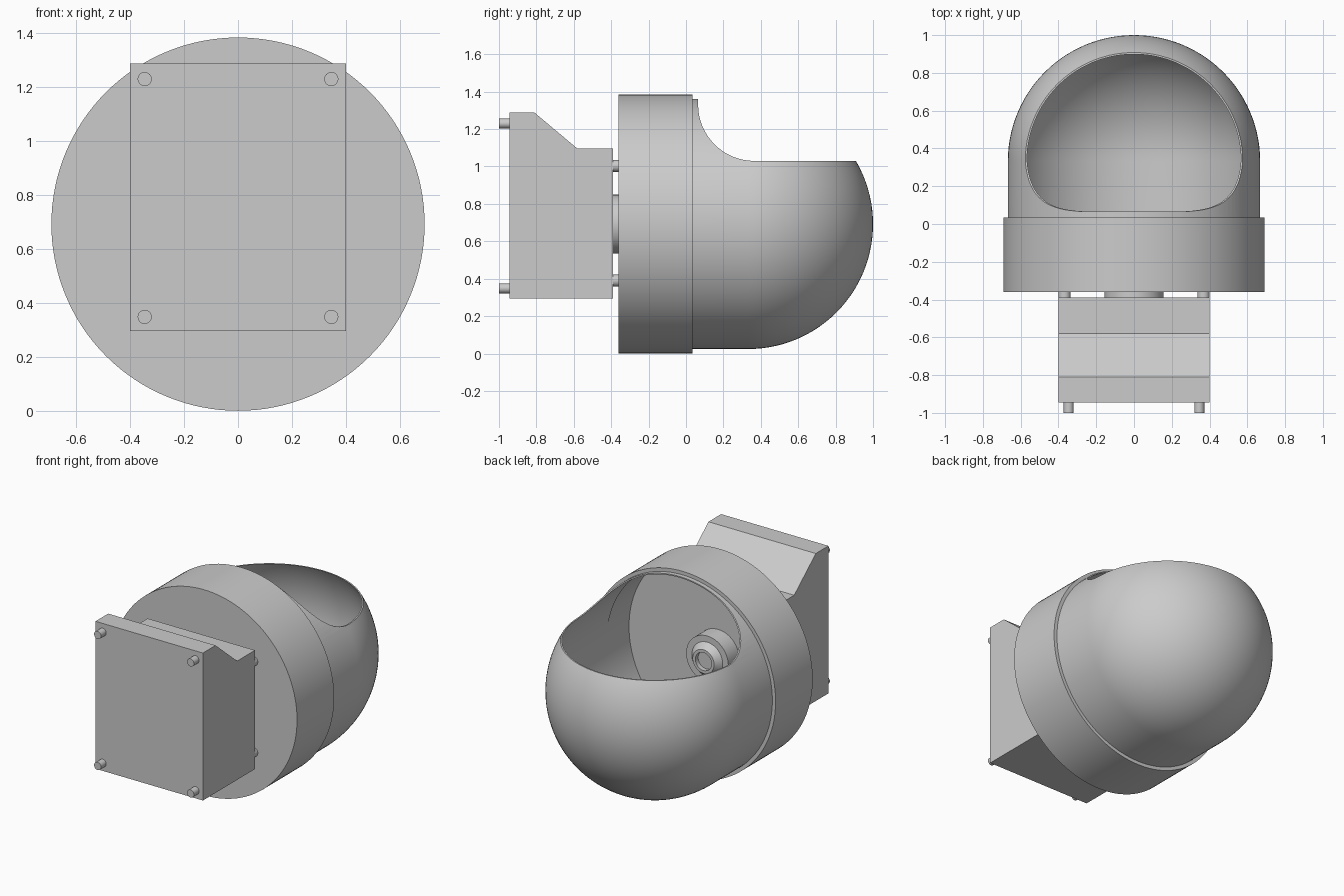
import bpy, bmesh, math
from mathutils import Vector

cube = bpy.data.objects.get("Cube")
if cube:
    bpy.data.objects.remove(cube, do_unlink=True)

grey = bpy.data.materials.new("light grey")
grey.use_nodes = True
grey.diffuse_color = (0.6, 0.6, 0.6, 1)
grey.node_tree.nodes["Principled BSDF"].inputs["Base Color"].default_value = grey.diffuse_color

AXIS_Z = 0.692      # height of the housing axis
DOME_R = 0.668
DOME_Y = 0.332      # where the straight wall becomes a hemisphere
WALL = 0.008


def finish(name, bm):
    bmesh.ops.remove_doubles(bm, verts=bm.verts, dist=1e-5)
    bmesh.ops.recalc_face_normals(bm, faces=bm.faces)
    mesh = bpy.data.meshes.new(name)
    bm.to_mesh(mesh)
    bm.free()
    mesh.materials.append(grey)
    obj = bpy.data.objects.new(name, mesh)
    bpy.context.collection.objects.link(obj)
    return obj


def smooth(obj):
    bpy.ops.object.select_all(action='DESELECT')
    obj.select_set(True)
    bpy.context.view_layer.objects.active = obj
    bpy.ops.object.shade_smooth_by_angle(angle=math.radians(30))


def lathe(name, profile, x=0, z=AXIS_Z, steps=96):
    """Revolve (radius, y) points about an axis parallel to y."""
    bm = bmesh.new()
    verts = [bm.verts.new((x + r, y, z)) for r, y in profile]
    edges = [bm.edges.new(pair) for pair in zip(verts, verts[1:])]
    bmesh.ops.spin(bm, geom=verts + edges, cent=(x, 0, z), axis=(0, 1, 0),
                   angle=math.tau, steps=steps, use_duplicate=False)
    obj = finish(name, bm)
    smooth(obj)
    return obj


def pin(name, r, y0, y1, x, z):
    return lathe(name, [(0, y0), (r, y0), (r, y1), (0, y1)], x, z, 32)


def extrude_x(name, profile, half):
    """Extrude a (y, z) outline across x."""
    bm = bmesh.new()
    face = bm.faces.new([bm.verts.new((-half, y, z)) for y, z in profile])
    new = bmesh.ops.extrude_face_region(bm, geom=[face])["geom"]
    bmesh.ops.translate(bm, vec=Vector((2 * half, 0, 0)),
                        verts=[v for v in new if isinstance(v, bmesh.types.BMVert)])
    return finish(name, bm)


def quarter(r, n=28):
    return [(r * math.cos(math.pi / 2 * i / n), DOME_Y + r * math.sin(math.pi / 2 * i / n))
            for i in range(n)] + [(0, DOME_Y + r)]


# Housing ring: shallow cup with a closed front plate
lathe("housing_ring", [(0, -0.36), (0.692, -0.36), (0.692, 0.035), (0.664, 0.035),
                       (0.664, -0.342), (0, -0.342)], steps=128)

# Dome: thin round-ended shell, open towards the ring
outer = [(DOME_R, -0.1)] + quarter(DOME_R)
inner = [(DOME_R - WALL, -0.1)] + quarter(DOME_R - WALL)
dome = lathe("dome_shell", outer[::-1] + inner, steps=128)

# Opening in the top of the dome, with a rounded rear corner
R = 0.3
arc = [(0.065 + R - R * math.cos(a), 1.03 + R - R * math.sin(a))
       for a in (math.pi / 2 * i / 24 for i in range(25))]
cutter = extrude_x("opening_cutter", [(0.065, 1.6)] + arc + [(1.3, 1.03), (1.3, 1.6)], 1)
cutter.hide_render = True
mod = dome.modifiers.new("opening", 'BOOLEAN')
mod.operation = 'DIFFERENCE'
mod.solver = 'EXACT'
mod.object = cutter
bpy.context.view_layer.objects.active = dome
bpy.ops.object.modifier_apply(modifier=mod.name)
bpy.data.objects.remove(cutter, do_unlink=True)
smooth(dome)

# Lens barrel on the axis, with tapered nose and recessed hole
lathe("lens_barrel", [(0, -0.39), (0.157, -0.39), (0.157, -0.226), (0.115, -0.226),
                      (0.08, -0.185), (0.06, -0.185), (0.06, -0.215), (0, -0.215)], steps=64)

# Mounting box with sloped top
extrude_x("mounting_box", [(-0.945, 0.295), (-0.39, 0.295), (-0.39, 1.095),
                           (-0.58, 1.095), (-0.81, 1.288), (-0.945, 1.288)], 0.4)

# Pins on both faces of the box
for side, sx in (("right", -1), ("left", 1)):
    for level, zf, zb in (("lower", 0.348, 0.39), ("upper", 1.23, 1.003)):
        pin(f"front_pin_{level}_{side}", 0.026, -1.0, -0.94, sx * 0.346, zf)
        pin(f"rear_pin_{level}_{side}", 0.032, -0.4, -0.355, sx * 0.368, zb)
